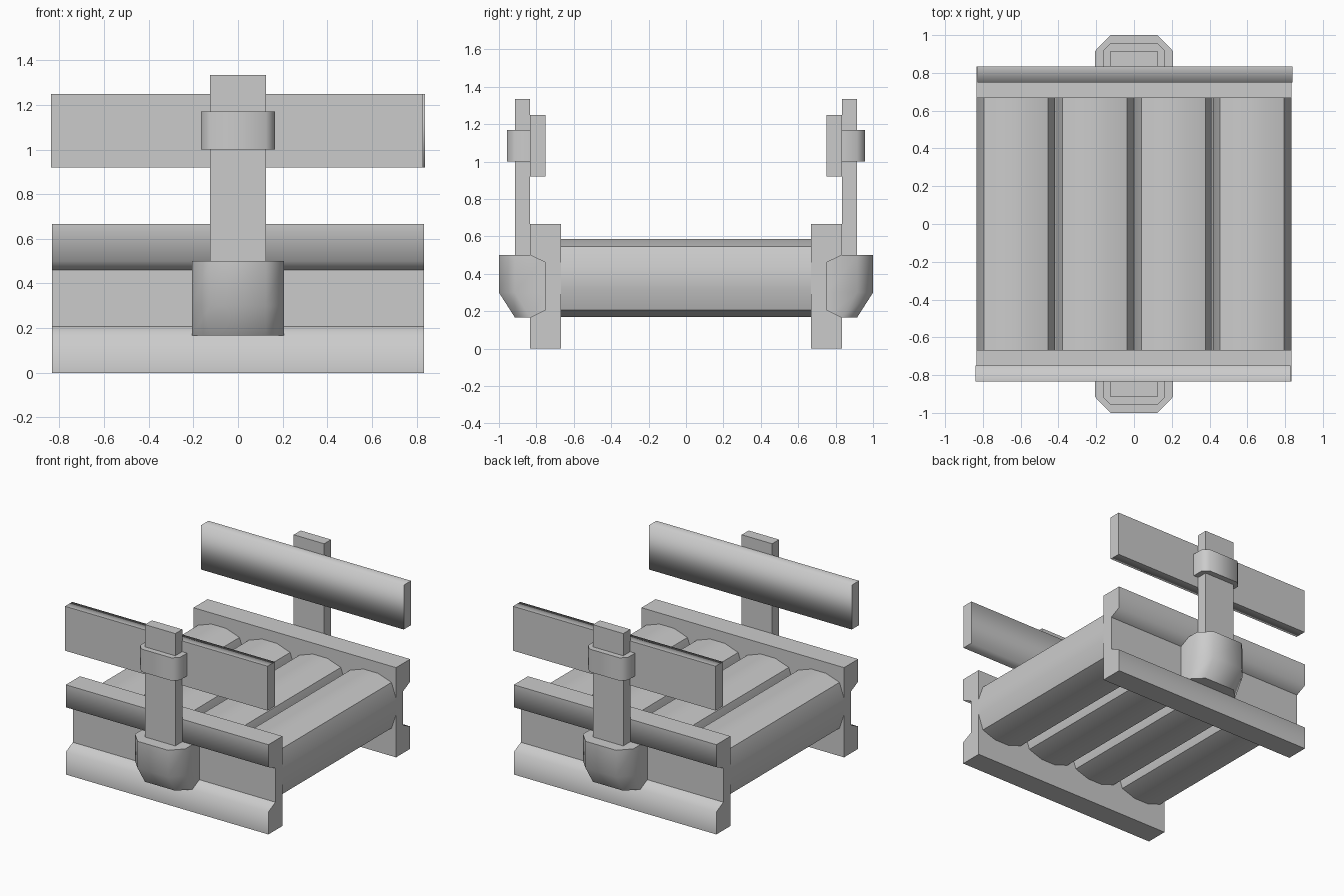
import bpy, bmesh, math
from mathutils import Vector

if "Cube" in bpy.data.objects:
    bpy.data.objects.remove(bpy.data.objects["Cube"])


def finish(name, bm):
    bmesh.ops.recalc_face_normals(bm, faces=bm.faces)
    for f in bm.faces:
        f.smooth = True
    mesh = bpy.data.meshes.new(name)
    bm.to_mesh(mesh)
    bm.free()
    ob = bpy.data.objects.new(name, mesh)
    bpy.context.collection.objects.link(ob)
    return ob


def loft(name, rings, sharp=None, angle=50):
    """Skin equal-length rings; sharp lists the hard profile corners, otherwise angle decides."""
    bm = bmesh.new()
    vs = [[bm.verts.new(p) for p in r] for r in rings]
    n = len(rings[0])
    bm.faces.new(vs[0])
    bm.faces.new(vs[-1])
    for a, b in zip(vs, vs[1:]):
        for i in range(n):
            bm.faces.new((a[i], a[(i + 1) % n], b[(i + 1) % n], b[i]))
    bmesh.ops.recalc_face_normals(bm, faces=bm.faces)
    caps = {frozenset((r[i], r[(i + 1) % n])) for r in (vs[0], vs[-1]) for i in range(n)}
    sides = {frozenset((a[i], b[i])) for a, b in zip(vs, vs[1:]) for i in (sharp or [])}
    for e in bm.edges:
        key = frozenset(e.verts)
        hard = key in caps or key in sides
        if sharp is None:
            hard = hard or e.calc_face_angle(0) > math.radians(angle)
        e.smooth = not hard
    return finish(name, bm)


def prism(name, pts, axis, lo, hi, **kw):
    def place(p, t):
        q = list(p)
        q.insert(axis, t)
        return Vector(q)
    return loft(name, [[place(p, t) for p in pts] for t in (lo, hi)], **kw)


def to_back(ob, name):
    """Copy a front part to the back by a half turn."""
    c = bpy.data.objects.new(name, ob.data)
    c.rotation_euler.z = math.pi
    bpy.context.collection.objects.link(c)


front = {}

# Channel beam with flared recess on its outer side
front["side_beam"] = prism("front_side_beam", [
    (-.667, 0), (-.833, 0), (-.833, .167), (-.75, .208),
    (-.75, .46), (-.833, .5), (-.833, .667), (-.667, .667)],
    0, -.833, .833, sharp=[0, 1, 3, 4, 6, 7])

# Guard rail, softly shaded on its inner side
front["guard_rail"] = prism("front_guard_rail", [
    (-.835, .92), (-.835, 1.25), (-.75, 1.25), (-.75, .92)],
    0, -.838, .828, sharp=[0, 1])

# Upright post
front["post"] = prism("front_post", [
    (-.125, -.833), (-.125, -.915), (.125, -.915), (.125, -.833)], 2, .45, 1.335)

# Clamp collar round the post
front["clamp"] = prism("front_clamp", [
    (-.165, -.833), (-.165, -.915), (-.125, -.957),
    (.125, -.957), (.165, -.915), (.165, -.833)], 2, 1.0, 1.17)


# Socket holding the post, tapered underneath
def socket_ring(y_side, y_front, z):
    half = [(-.207, -.75), (-.207, y_side), (-.125, y_front)]
    pts = half + [(-x, y) for x, y in reversed(half)]
    return [Vector((x, y, z)) for x, y in pts]


front["socket"] = loft("front_socket", [
    socket_ring(-.833, -.915, .167),
    socket_ring(-.915, -1, .3),
    socket_ring(-.915, -1, .5)], angle=60)

for part, ob in front.items():
    to_back(ob, "back_" + part)

# Rollers: four bulged sides meeting at firmer shoulders
quarter = [(.208, -.06), (.208, .06), (.17, .17)]
section = []
for k in range(4):
    for x, z in quarter:
        for _ in range(k):
            x, z = -z, x
        section.append((x, z))
for i in range(4):
    cx = -.625 + i * .4167
    prism(f"roller_{i + 1}", [(x + cx, z + .377) for x, z in section],
          1, -.667, .667, angle=40)
